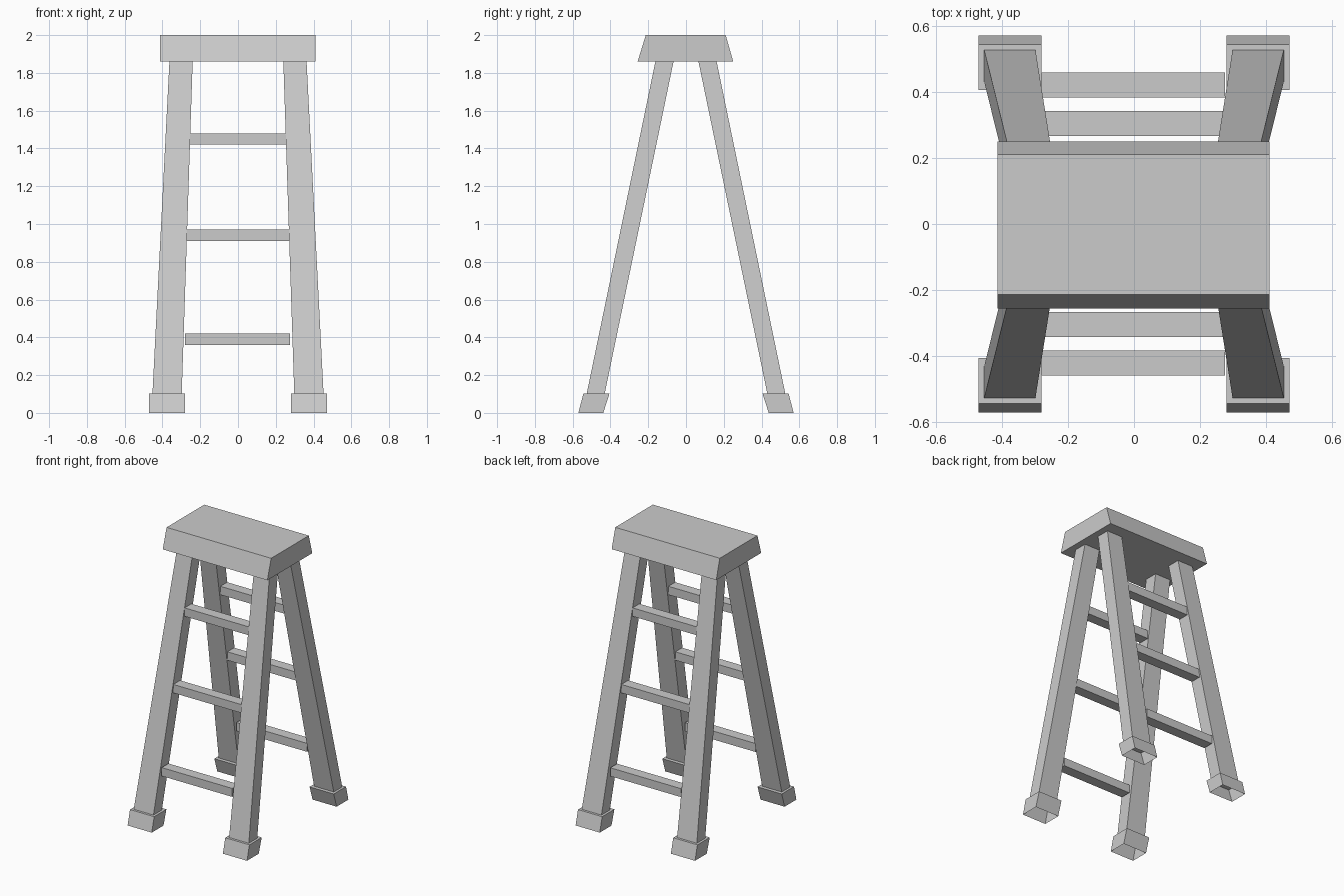
import bpy

if "Cube" in bpy.data.objects:
    bpy.data.objects.remove(bpy.data.objects["Cube"])


def loft(name, low, high, z0, z1, open_bottom=False):
    """Four-sided block between two rectangles (x0, x1, y0, y1)."""
    verts = []
    for (x0, x1, y0, y1), z in ((low, z0), (high, z1)):
        verts += [(x0, y0, z), (x1, y0, z), (x1, y1, z), (x0, y1, z)]
    faces = [(i, (i + 1) % 4, (i + 1) % 4 + 4, i + 4) for i in range(4)]
    faces.append((4, 5, 6, 7))
    if not open_bottom:
        faces.append((3, 2, 1, 0))
    mesh = bpy.data.meshes.new(name)
    mesh.from_pydata(verts, [], faces)
    obj = bpy.data.objects.new(name, mesh)
    bpy.context.collection.objects.link(obj)
    return obj


def place(rect, sx, sy):
    """Mirror a rectangle into one of the four corners."""
    x0, x1, y0, y1 = rect
    xs = sorted((sx * x0, sx * x1))
    ys = sorted((sy * y0, sy * y1))
    return (*xs, *ys)


# Top step with sloping front and back
loft("top_step", (-0.413, 0.41, -0.256, 0.25), (-0.413, 0.41, -0.213, 0.21), 1.86, 2.0)

for sy, end in ((-1, "front"), (1, "back")):
    for sx, side in ((-1, "left"), (1, "right")):
        # Splayed, tapering leg
        loft(f"{end}_{side}_leg",
             place((0.298, 0.453, 0.431, 0.526), sx, sy),
             place((0.24, 0.363, 0.066, 0.162), sx, sy), 0.1, 1.86)
        # Slanted foot cap, hollow underneath
        loft(f"{end}_{side}_foot",
             place((0.28, 0.47, 0.438, 0.57), sx, sy),
             place((0.28, 0.47, 0.405, 0.543), sx, sy), 0.0, 0.103, True)

    # Rungs between the legs
    for i, (z, y) in enumerate(((0.39, 0.42), (0.94, 0.304), (1.45, 0.201))):
        rect = place((-0.28, 0.275, y - 0.038, y + 0.038), 1, sy)
        loft(f"{end}_rung_{i + 1}", rect, rect, z - 0.03, z + 0.03)
